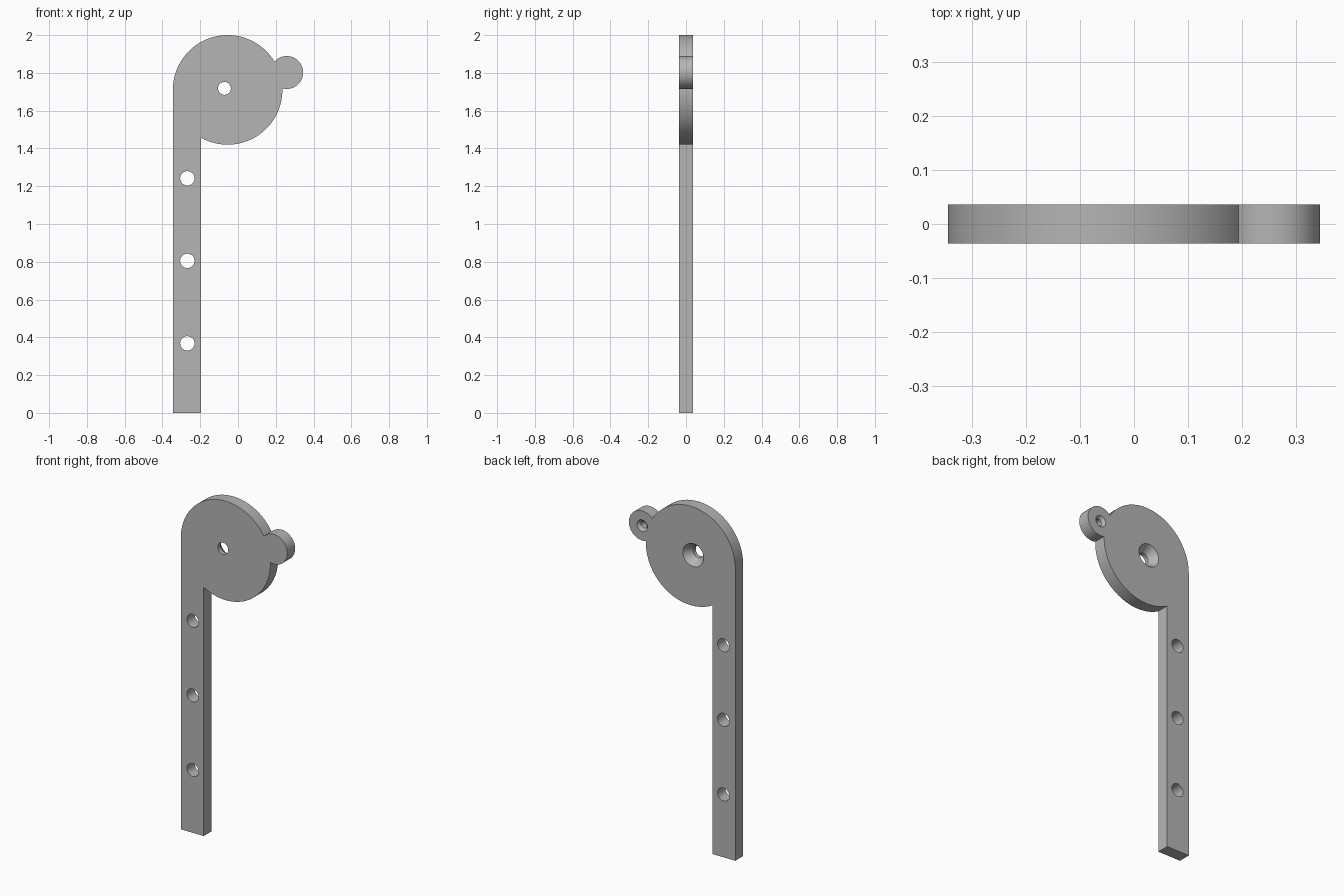
import bpy
import bmesh
from math import atan2, acos, asin, cos, sin, pi, hypot, radians

if "Cube" in bpy.data.objects:
    bpy.data.objects.remove(bpy.data.objects["Cube"])

HALF = 0.036                      # half of the plate thickness
DISC, DISC_R = (-0.055, 1.71), 0.29
KNOB, KNOB_R = (0.258, 1.802), 0.087
BAR_LEFT, BAR_RIGHT = -0.345, -0.197

grey = bpy.data.materials.new("plain grey")
grey.use_nodes = True
grey.diffuse_color = (0.46, 0.46, 0.46, 1)
grey.node_tree.nodes["Principled BSDF"].inputs["Base Color"].default_value = (0.46, 0.46, 0.46, 1)


def make_object(name, bm):
    bmesh.ops.recalc_face_normals(bm, faces=bm.faces)
    mesh = bpy.data.meshes.new(name)
    bm.to_mesh(mesh)
    bm.free()
    mesh.materials.append(grey)
    obj = bpy.data.objects.new(name, mesh)
    bpy.context.collection.objects.link(obj)
    return obj


def arc(centre, radius, start, end, steps):
    angles = [start + (end - start) * i / steps for i in range(steps + 1)]
    return [(centre[0] + radius * cos(a), centre[1] + radius * sin(a)) for a in angles]


def revolve_cutter(name, x, z, profile, steps=48):
    """Solid of revolution along y from (radius, y) pairs."""
    bm = bmesh.new()
    rings = [[bm.verts.new((px, y, pz)) for px, pz in
              arc((x, z), r, 0, 2 * pi * (steps - 1) / steps, steps - 1)]
             for r, y in profile]
    for a, b in zip(rings, rings[1:]):
        for i in range(steps):
            j = (i + 1) % steps
            bm.faces.new((a[i], a[j], b[j], b[i]))
    bm.faces.new(rings[0])
    bm.faces.new(rings[-1])
    obj = make_object(name, bm)
    obj.hide_render = True
    return obj


# Outline: bar, large disc and small side knob in one profile
dx, dz = KNOB[0] - DISC[0], KNOB[1] - DISC[1]
dist, aim = hypot(dx, dz), atan2(dz, dx)
disc_open = acos((dist**2 + DISC_R**2 - KNOB_R**2) / (2 * dist * DISC_R))
knob_open = pi - acos((dist**2 + KNOB_R**2 - DISC_R**2) / (2 * dist * KNOB_R))
bar_meet = -pi / 2 - asin((DISC[0] - BAR_RIGHT) / DISC_R)

outline = [(BAR_LEFT, 0), (BAR_RIGHT, 0)]
outline += arc(DISC, DISC_R, bar_meet, aim - disc_open, 48)
outline += arc(KNOB, KNOB_R, aim - knob_open, aim + knob_open, 40)[1:-1]
outline += arc(DISC, DISC_R, aim + disc_open, pi, 60)

bm = bmesh.new()
face = bm.faces.new([bm.verts.new((x, -HALF, z)) for x, z in outline])
side = bmesh.ops.extrude_face_region(bm, geom=[face])
bmesh.ops.translate(bm, vec=(0, 2 * HALF, 0),
                    verts=[v for v in side["geom"] if isinstance(v, bmesh.types.BMVert)])
plate = make_object("bracket_plate", bm)

# Bar holes, countersunk pivot hole and blind knob hole
OUT = HALF + 0.02
cutters = [revolve_cutter("bar_hole_cutter", -0.268, z, [(0.038, -OUT), (0.038, OUT)])
           for z in (0.368, 0.805, 1.242)]
cutters.append(revolve_cutter("pivot_hole_cutter", -0.072, 1.718,
               [(0.034, -OUT), (0.034, -0.011), (0.067, HALF), (0.067, OUT)]))
cutters.append(revolve_cutter("knob_hole_cutter", KNOB[0], KNOB[1],
               [(0.019, -0.015), (0.019, 0.02), (0.034, HALF), (0.034, OUT)]))

bpy.ops.object.select_all(action="DESELECT")
plate.select_set(True)
bpy.context.view_layer.objects.active = plate
for cutter in cutters:
    cut = plate.modifiers.new(cutter.name, "BOOLEAN")
    cut.operation = "DIFFERENCE"
    cut.solver = "EXACT"
    cut.object = cutter
    bpy.ops.object.modifier_apply(modifier=cut.name)
    bpy.data.objects.remove(cutter)

bpy.ops.object.shade_smooth_by_angle(angle=radians(25))
